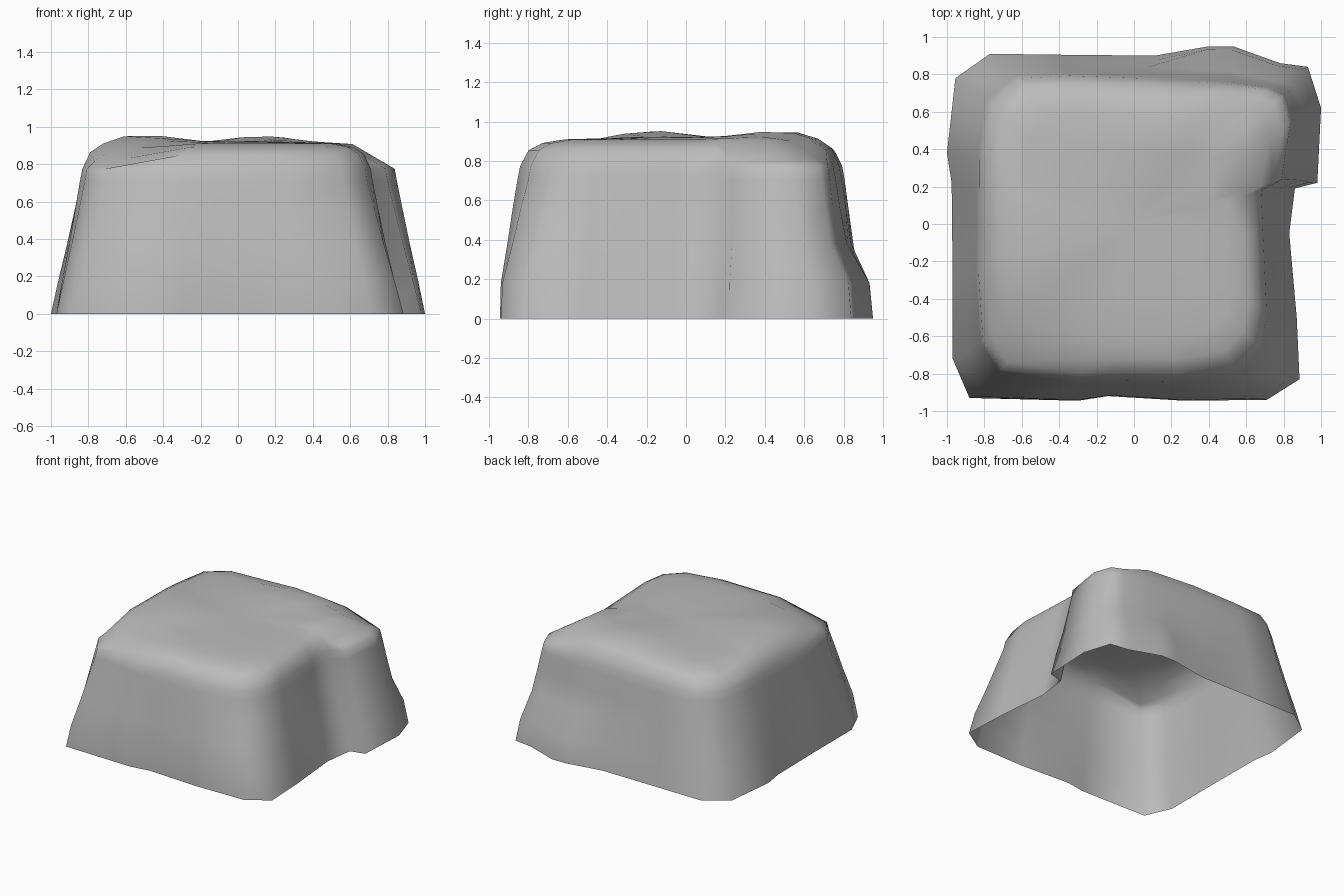
import bpy
import bmesh
import math

default_cube = bpy.data.objects.get("Cube")
if default_cube:
    bpy.data.objects.remove(default_cube, do_unlink=True)

# Weathered grey stone
stone = bpy.data.materials.new("stone_grey")
stone.use_nodes = True
grey = (0.5, 0.5, 0.5, 1)
stone.diffuse_color = grey
stone.node_tree.nodes["Principled BSDF"].inputs["Base Color"].default_value = grey

# Outline at the ground, counter-clockwise from the front left corner
ground_outline = [
    (-.88, -.93), (-.3, -.945), (-.14, -.92), (.27, -.945), (.71, -.94),
    (.885, -.83), (.87, -.5), (.83, -.05), (.86, .19), (.98, .22),
    (1, .62), (.93, .84), (.78, .86), (.53, .95), (.4, .95), (.11, .9),
    (-.4, .905), (-.77, .91), (-.955, .78), (-1, .38), (-.975, .22),
    (-.97, -.25), (-.97, -.72)]

# Matching outline at the shoulder
shoulder_outline = [
    (-.72, -.79), (-.3, -.85), (-.1, -.85), (.25, -.855), (.56, -.8),
    (.69, -.67), (.72, -.48), (.7, -.05), (.69, .18), (.8, .24),
    (.85, .55), (.8, .69), (.71, .73), (.5, .76), (.35, .77), (.05, .79),
    (-.35, .805), (-.63, .79), (-.79, .66), (-.84, .35), (-.84, .2),
    (-.845, -.25), (-.82, -.63)]

# Peaks and one dent on the crown: x, y, height, radius
bumps = [(-.5, -.18, .045, .2), (.13, .5, .045, .22),
         (-.74, 0, .025, .18), (-.67, -.72, -.075, .2)]


def crown_lift(x, y):
    """Change of height that the bumps give the crown at a point."""
    return sum(height * math.exp(-((x - px) ** 2 + (y - py) ** 2) / radius ** 2)
               for px, py, height, radius in bumps)


def is_buttress(x, y):
    """True on the lower lump that stands out at the back of the left side."""
    return x > .7 and y > .2


def mix(start, end, blend):
    return start + (end - start) * blend


def wall_ring(z, side, front, back):
    """Ring between ground and shoulder; the back flares only on its left."""
    ring = []
    for (gx, gy), (sx, sy) in zip(ground_outline, shoulder_outline):
        depth_blend = front if gy < 0 else back if gx > .2 else side
        ring.append((mix(gx, sx, side), mix(gy, sy, depth_blend), z))
    return ring


def crown_ring(scale, z):
    """Ring inset from the shoulder, shaped by the bumps."""
    ring = []
    for sx, sy in shoulder_outline:
        x, y = sx * scale, sy * scale
        top = z + crown_lift(x, y) * (scale < .95)
        if is_buttress(sx, sy):
            # The lump slopes down from the crown
            top = min(top, .8 + max(0, .935 - scale) * .5)
        ring.append((x, y, top))
    return ring


rings = [wall_ring(0, 0, 0, 0), wall_ring(.18, .25, .05, .1),
         wall_ring(.38, .55, .42, .7), wall_ring(.56, .8, .72, .88),
         wall_ring(.71, 1, 1, 1),
         crown_ring(.985, .775), crown_ring(.935, .855), crown_ring(.85, .892),
         crown_ring(.72, .91), crown_ring(.5, .915), crown_ring(.25, .92)]

# Loft the rings into an open-bottomed shell and close the crown
bm = bmesh.new()
loops = [[bm.verts.new(point) for point in ring] for ring in rings]
count = len(ground_outline)
for lower, upper in zip(loops, loops[1:]):
    for i in range(count):
        j = (i + 1) % count
        bm.faces.new((lower[i], lower[j], upper[j], upper[i]))
centre = bm.verts.new((0, 0, .92))
for i in range(count):
    bm.faces.new((loops[-1][i], loops[-1][(i + 1) % count], centre))
for face in bm.faces:
    face.smooth = True

mesh = bpy.data.meshes.new("boulder_shell")
bm.to_mesh(mesh)
bm.free()
mesh.materials.append(stone)
boulder = bpy.data.objects.new("boulder_shell", mesh)
bpy.context.collection.objects.link(boulder)
